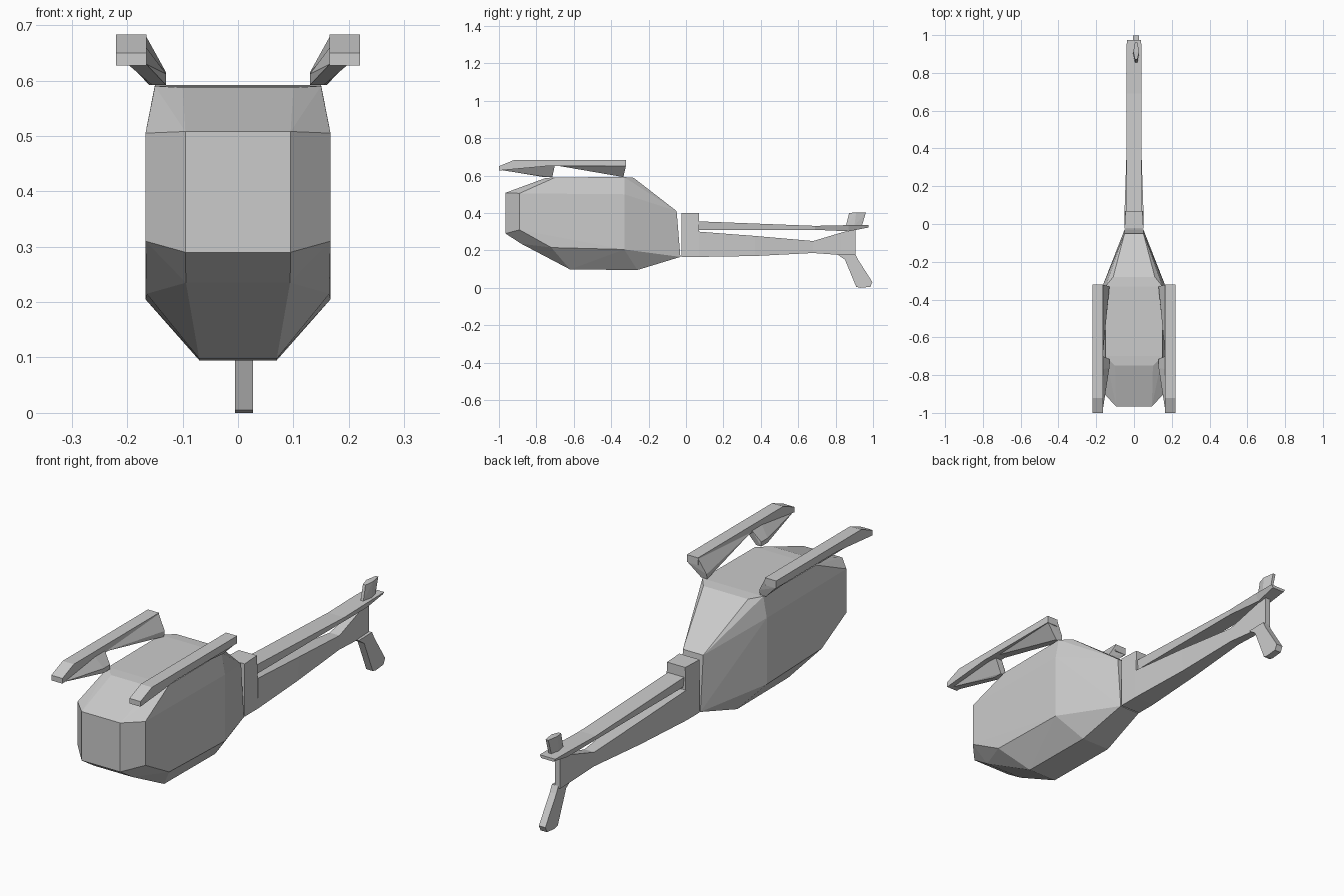
import bpy, bmesh


def finish(name, bm):
    bmesh.ops.recalc_face_normals(bm, faces=bm.faces)
    mesh = bpy.data.meshes.new(name)
    bm.to_mesh(mesh)
    bm.free()
    obj = bpy.data.objects.new(name, mesh)
    bpy.context.collection.objects.link(obj)
    return obj


def hull(name, points):
    """Convex flat-faced solid around the points."""
    bm = bmesh.new()
    for p in points:
        bm.verts.new(p)
    res = bmesh.ops.convex_hull(bm, input=bm.verts)
    loose = [v for v in bm.verts if not v.link_faces]
    bmesh.ops.delete(bm, geom=loose, context='VERTS')
    bmesh.ops.dissolve_limit(bm, angle_limit=0.02, verts=bm.verts, edges=bm.edges)
    return finish(name, bm)


def both_sides(points):
    return [(s * x, y, z) for x, y, z in points for s in (-1, 1)]


def loft(name, sections):
    """Rectangular tube through (y, bottom half width, top half width, z low, z high)."""
    bm = bmesh.new()
    rings = [[bm.verts.new(c) for c in
              ((-wb, y, lo), (wb, y, lo), (wt, y, hi), (-wt, y, hi))]
             for y, wb, wt, lo, hi in sections]
    for a, b in zip(rings, rings[1:]):
        for i in range(4):
            j = (i + 1) % 4
            bm.faces.new((a[i], a[j], b[j], b[i]))
    bm.faces.new(rings[0])
    bm.faces.new(rings[-1])
    return finish(name, bm)


def plate(name, profile, x0, x1):
    """Side profile (y, z) extruded from x0 to x1."""
    bm = bmesh.new()
    face = bm.faces.new([bm.verts.new((x0, y, z)) for y, z in profile])
    ext = bmesh.ops.extrude_face_region(bm, geom=[face])
    new = [g for g in ext['geom'] if isinstance(g, bmesh.types.BMVert)]
    bmesh.ops.translate(bm, verts=new, vec=(x1 - x0, 0, 0))
    return finish(name, bm)


# Faceted cabin
hull("cabin", both_sides([
    (0.095, -0.965, 0.29), (0.095, -0.965, 0.508),
    (0.167, -0.89, 0.31), (0.167, -0.89, 0.505),
    (0.10, -0.75, 0.587), (0.15, -0.70, 0.59),
    (0.15, -0.33, 0.592), (0.11, -0.28, 0.588),
    (0.167, -0.33, 0.50), (0.167, -0.33, 0.205),
    (0.165, -0.72, 0.215), (0.094, -0.88, 0.235),
    (0.07, -0.62, 0.098), (0.07, -0.26, 0.095),
    (0.05, -0.05, 0.41), (0.05, -0.03, 0.165)]))

# Tail: mounting block, lower boom and the thin upper boom
loft("tail_mount", [(-0.025, 0.05, 0.05, 0.165, 0.40),
                    (0.07, 0.05, 0.045, 0.165, 0.40)])
loft("lower_boom", [(0.069, 0.05, 0.05, 0.165, 0.30),
                    (0.37, 0.035, 0.04, 0.17, 0.277),
                    (0.68, 0.022, 0.024, 0.186, 0.25),
                    (0.83, 0.016, 0.016, 0.175, 0.295),
                    (0.905, 0.013, 0.013, 0.17, 0.315)])
loft("upper_boom", [(0.069, 0.035, 0.04, 0.31, 0.355),
                    (0.69, 0.035, 0.04, 0.31, 0.331),
                    (0.87, 0.025, 0.04, 0.302, 0.335),
                    (0.975, 0.03, 0.038, 0.322, 0.335)])

# Tail fins, slightly off centre
plate("lower_fin", [(0.81, 0.178), (0.85, 0.15), (0.91, 0.005), (0.93, 0.0),
                    (0.985, 0.005), (0.997, 0.03), (0.92, 0.15), (0.905, 0.18)],
      -0.005, 0.027)
hull("upper_fin", [(x, y, z) for x0, x1, y, z in
                   ((0.005, 0.018, 0.855, 0.33), (-0.004, 0.027, 0.90, 0.33),
                    (0.005, 0.018, 0.94, 0.33), (0.005, 0.018, 0.872, 0.40),
                    (-0.004, 0.027, 0.91, 0.403), (0.005, 0.018, 0.962, 0.403))
                   for x in (x0, x1)])

# Roof rails with front and rear brackets, one set per side
for side, s in (("right", 1), ("left", -1)):
    plate(side + "_rail", [(-1, 0.627), (-1, 0.65), (-0.92, 0.683), (-0.32, 0.683),
                           (-0.32, 0.65), (-0.75, 0.65)], s * 0.165, s * 0.22)
    front = [(x, y, z) for y, z in ((-0.99, 0.63), (-0.77, 0.66), (-0.70, 0.66))
             for x in (0.166, 0.2)]
    front += [(x, y, z) for y in (-0.76, -0.715)
              for x, z in ((0.13, 0.592), (0.155, 0.592), (0.13, 0.612))]
    rear = [(0.166, -0.70, 0.655), (0.205, -0.70, 0.655),
            (0.166, -0.321, 0.68), (0.219, -0.321, 0.652),
            (0.13, -0.33, 0.615), (0.13, -0.335, 0.592), (0.16, -0.335, 0.592)]
    for name, pts in (("front", front), ("rear", rear)):
        hull(f"{side}_{name}_bracket", [(s * x, y, z) for x, y, z in pts])
